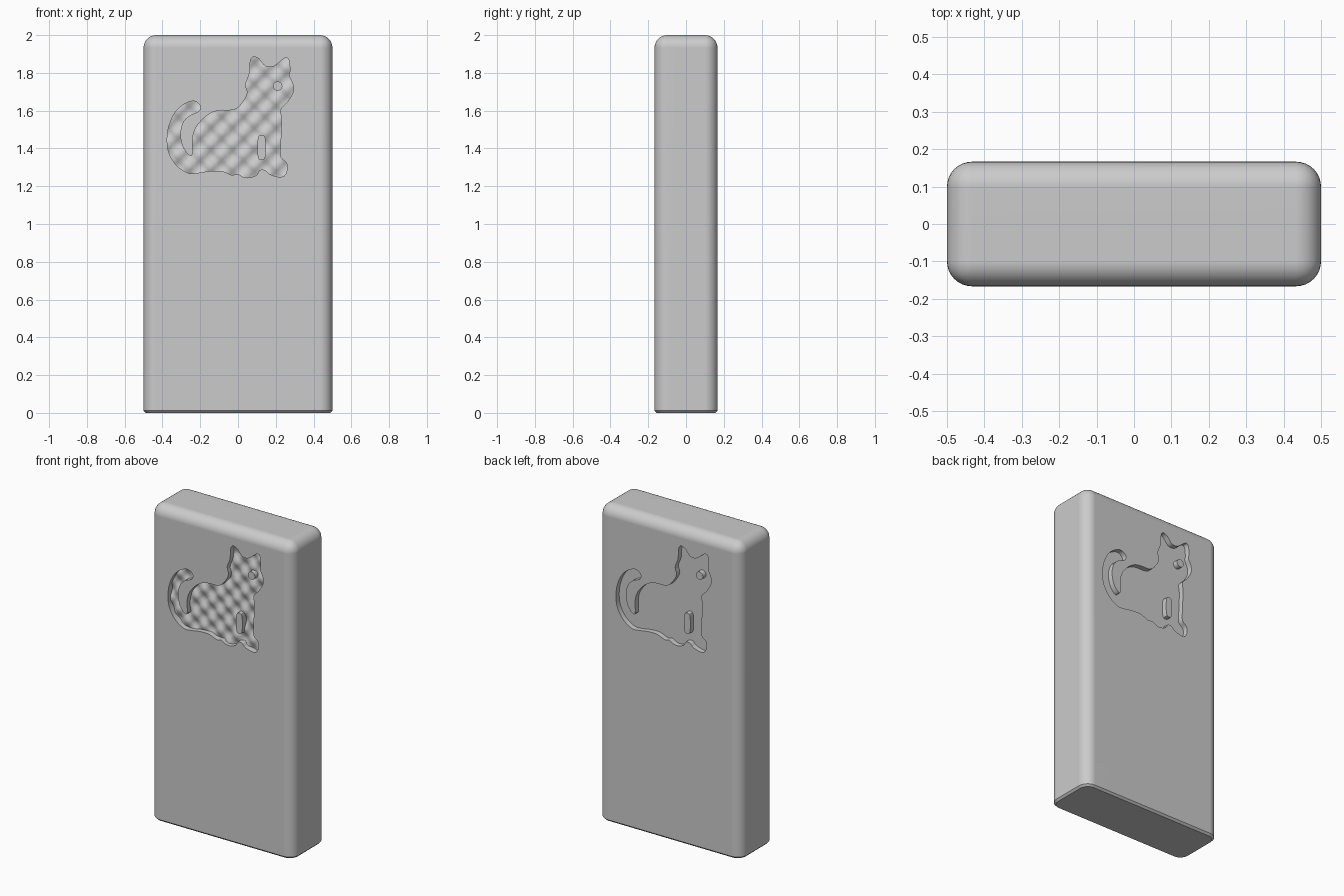
import bpy
import bmesh
from math import sin, pi
from mathutils import Vector, Matrix
from mathutils.geometry import interpolate_bezier

if "Cube" in bpy.data.objects:
    bpy.data.objects.remove(bpy.data.objects["Cube"])

WIDTH, THICK, HEIGHT = 1.0, 0.333, 2.0
FACE_Y = THICK / 2
RECESS = 0.033
CAT_BASE = 1.2

# Cat outline in hundredths: across, and up from CAT_BASE
CAT = [
    # ears and face
    (8, 68.5), (11, 67.5), (14.5, 63.5), (19, 63.5), (23.5, 67), (25.5, 68),
    (27, 66.5), (27.5, 61), (27, 58.5), (29, 54), (29, 49.5), (26, 44.5),
    # chest and paws
    (22.5, 40.5), (23, 35), (22.5, 22), (22.5, 15.5), (25.5, 12.5), (26, 9),
    (24.5, 5.5), (21, 5), (16.5, 6.5), (14.5, 8.5), (11.5, 8.5), (10, 6),
    (6, 4.5), (2.5, 5), (0, 6.5), (-3.5, 6), (-8.5, 8), (-15, 8),
    # tail
    (-21.5, 7), (-26.5, 7), (-32.5, 11), (-36.5, 17.5), (-37.5, 24.5),
    (-36.5, 32), (-33, 39.5), (-27.5, 44), (-23, 45), (-20, 42.5),
    (-21, 39.5), (-25.5, 37.5), (-29, 34), (-30.5, 28), (-29.5, 21.5),
    (-26.5, 17), (-24, 17),
    # back and neck
    (-24, 25.5), (-22, 31.5), (-17, 37), (-11, 40), (-2, 40.5), (2.5, 44.5),
    (5, 49.5), (4, 54), (6, 59.5), (6.5, 66),
]


def ring(x, z, rx, rz, shape):
    return [(x + rx * a, z + rz * b) for a, b in shape]


HEX = [(0, 1), (1, 0.75), (1, -0.75), (0, -1), (-1, -0.75), (-1, 0.75)]
ROUND = [(0, 1), (0.7, 0.7), (1, 0), (0.7, -0.7),
         (0, -1), (-0.7, -0.7), (-1, 0), (-0.7, 0.7)]
EYE = ring(21, 53, 2.5, 2.5, ROUND)
LEG_GAP = ring(12.5, 20.5, 2, 6.5, HEX)


def smooth_loop(points, steps):
    """Closed smooth path through the points."""
    p = [Vector((x / 100, CAT_BASE + z / 100, 0)) for x, z in points]
    out = []
    for i in range(len(p)):
        a, b = p[i], p[(i + 1) % len(p)]
        before, after = p[i - 1], p[(i + 2) % len(p)]
        out += interpolate_bezier(a, a + (b - before) / 6,
                                  b - (after - a) / 6, b, steps)[:-1]
    return out


def add_object(name, data):
    obj = bpy.data.objects.new(name, data)
    bpy.context.scene.collection.objects.link(obj)
    return obj


def bake(obj):
    """Mesh of the object with its modifiers applied."""
    bpy.context.view_layer.update()
    graph = bpy.context.evaluated_depsgraph_get()
    return bpy.data.meshes.new_from_object(obj.evaluated_get(graph))


def subtract(obj, cutter):
    cutter.hide_render = True
    mod = obj.modifiers.new("cut", 'BOOLEAN')
    mod.operation = 'DIFFERENCE'
    mod.solver = 'EXACT'
    mod.object = cutter
    mesh = bake(obj)
    obj.modifiers.clear()
    obj.data = mesh
    bpy.data.objects.remove(cutter)


def cat_cutter(name, depth, turn):
    """Cat-shaped prism straddling the front, or the back when turned."""
    curve = bpy.data.curves.new(name, 'CURVE')
    curve.dimensions = '2D'
    curve.fill_mode = 'BOTH'
    curve.extrude = depth
    for points in (CAT, EYE, LEG_GAP):
        loop = smooth_loop(points, 4)
        spline = curve.splines.new('POLY')
        spline.points.add(len(loop) - 1)
        for point, co in zip(spline.points, loop):
            point.co = (co.x, co.y, 0, 1)
        spline.use_cyclic_u = True
    source = add_object(name + "_curve", curve)
    mesh = bake(source)
    bpy.data.objects.remove(source)
    bm = bmesh.new()
    bm.from_mesh(mesh)
    bmesh.ops.remove_doubles(bm, verts=bm.verts, dist=0.00001)
    bmesh.ops.transform(bm, verts=bm.verts, matrix=(
        Matrix.Rotation(turn, 4, 'Z')
        @ Matrix.Translation((0, -FACE_Y, 0))
        @ Matrix.Rotation(pi / 2, 4, 'X')))
    bmesh.ops.recalc_face_normals(bm, faces=bm.faces)
    bm.to_mesh(mesh)
    bm.free()
    return add_object(name, mesh)


def box(size, centre):
    bm = bmesh.new()
    bmesh.ops.create_cube(bm, size=1)
    bmesh.ops.scale(bm, vec=size, verts=bm.verts)
    bmesh.ops.translate(bm, vec=centre, verts=bm.verts)
    return bm


def finish(bm, name):
    mesh = bpy.data.meshes.new(name)
    bm.to_mesh(mesh)
    bm.free()
    return add_object(name, mesh)


# Rounded slab with a small chamfer around the foot
bm = box((WIDTH, THICK, HEIGHT), (0, 0, HEIGHT / 2))
upper = [e for e in bm.edges if any(v.co.z > 1 for v in e.verts)]
bmesh.ops.bevel(bm, geom=upper, offset=0.067, segments=8, profile=0.5,
                affect='EDGES')
foot = [e for e in bm.edges if all(v.co.z < 0.001 for v in e.verts)]
bmesh.ops.bevel(bm, geom=foot, offset=0.012, segments=1, affect='EDGES',
                clamp_overlap=False)
body = finish(bm, "slab_body")

# Rippled block that shapes the floor of the front recess
floor_y = RECESS - FACE_Y
bm = box((0.75, 0.1, 0.75), (-0.04, floor_y + 0.05, 1.56))
front = [e for e in bm.edges
         if all(v.co.y < floor_y + 0.01 for v in e.verts)]
bmesh.ops.subdivide_edges(bm, edges=front, cuts=72, use_grid_fill=True)
for v in bm.verts:
    if v.co.y < floor_y + 0.01:
        v.co.y += 0.01 * sin(2 * pi * v.co.x / 0.115) * sin(
            2 * pi * v.co.z / 0.116)
bmesh.ops.triangulate(bm, faces=bm.faces)
bmesh.ops.recalc_face_normals(bm, faces=bm.faces)
ripple = finish(bm, "ripple_block")

# Front recess with rippled floor, back recess with flat floor
front_cut = cat_cutter("front_cat", 0.06, 0)
subtract(front_cut, ripple)
subtract(body, front_cut)
subtract(body, cat_cutter("back_cat", RECESS, pi))

# One plain grey
grey = bpy.data.materials.new("plain_grey")
grey.use_nodes = True
colour = (0.6, 0.6, 0.6, 1)
grey.diffuse_color = colour
grey.node_tree.nodes["Principled BSDF"].inputs["Base Color"].default_value = colour
body.data.materials.clear()
body.data.materials.append(grey)

# Smooth rounding, crisp recess edges
bpy.ops.object.select_all(action='DESELECT')
body.select_set(True)
bpy.context.view_layer.objects.active = body
bpy.ops.object.shade_smooth_by_angle(angle=pi / 6)
weighted = body.modifiers.new("even_shading", 'WEIGHTED_NORMAL')
weighted.keep_sharp = True
